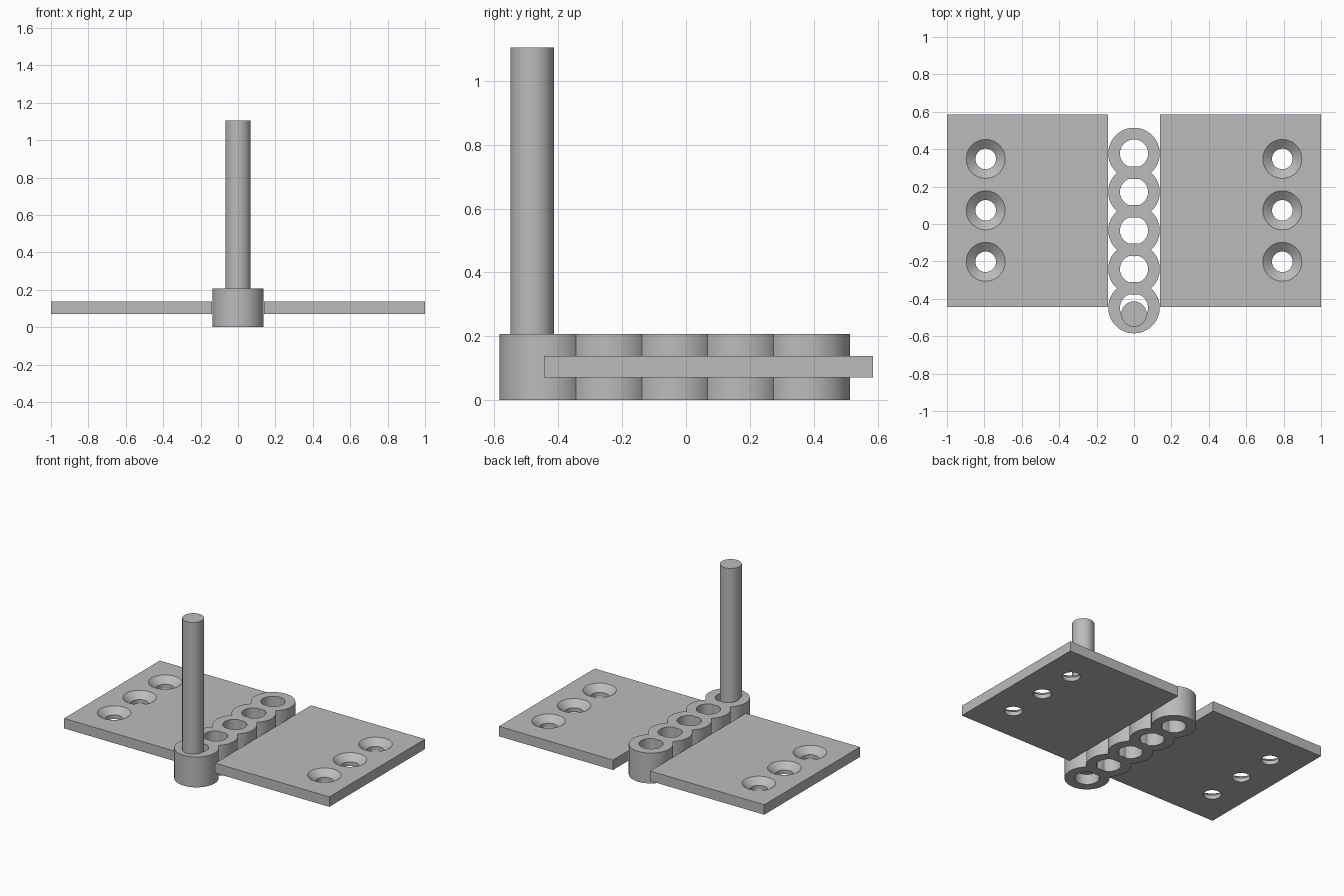
import bpy, bmesh, math

if "Cube" in bpy.data.objects:
    bpy.data.objects.remove(bpy.data.objects["Cube"])

grey = bpy.data.materials.new("steel grey")
grey.diffuse_color = (0.5, 0.5, 0.5, 1)
grey.use_nodes = True
grey.node_tree.nodes["Principled BSDF"].inputs["Base Color"].default_value = grey.diffuse_color


def lathe(name, profile, x, y, closed=True, steps=64):
    """Spin a closed (radius, z) profile about the vertical axis at x, y."""
    bm = bmesh.new()
    rings = []
    for r, z in profile:
        if r == 0:
            rings.append([bm.verts.new((x, y, z))] * steps)
        else:
            rings.append([bm.verts.new((x + r * math.cos(2 * math.pi * i / steps),
                                        y + r * math.sin(2 * math.pi * i / steps), z))
                          for i in range(steps)])
    count = len(rings) if closed else len(rings) - 1
    for k in range(count):
        a, b = rings[k], rings[(k + 1) % len(rings)]
        for i in range(steps):
            j = (i + 1) % steps
            bm.faces.new(list(dict.fromkeys((a[i], a[j], b[j], b[i]))))
    return finish(name, bm)


def finish(name, bm):
    bmesh.ops.recalc_face_normals(bm, faces=bm.faces)
    me = bpy.data.meshes.new(name)
    bm.to_mesh(me)
    bm.free()
    me.materials.append(grey)
    ob = bpy.data.objects.new(name, me)
    bpy.context.collection.objects.link(ob)
    return ob


def smooth(ob):
    bpy.ops.object.select_all(action='DESELECT')
    ob.select_set(True)
    bpy.context.view_layer.objects.active = ob
    bpy.ops.object.shade_smooth_by_angle(angle=math.radians(30))


Z0, Z1 = 0.07, 0.138          # leaf bottom and top
Y0, Y1 = -0.445, 0.586        # leaf front and back

# Two leaves with three countersunk screw holes each
for side, label in ((-1, "left"), (1, "right")):
    bm = bmesh.new()
    bmesh.ops.create_cube(bm, size=1)
    bmesh.ops.scale(bm, vec=(0.86, Y1 - Y0, Z1 - Z0), verts=bm.verts)
    bmesh.ops.translate(bm, vec=(side * 0.57, (Y0 + Y1) / 2, (Z0 + Z1) / 2), verts=bm.verts)
    leaf = finish(label + "_leaf", bm)
    for n, y in enumerate((-0.202, 0.073, 0.348)):
        cutter = lathe("screw_hole_cutter",
                       [(0, 0), (0.055, 0), (0.055, 0.098), (0.104, Z1), (0.104, 0.2), (0, 0.2)],
                       side * 0.793, y, closed=False)
        cutter.hide_render = True
        mod = leaf.modifiers.new("screw hole", 'BOOLEAN')
        mod.operation, mod.solver, mod.object = 'DIFFERENCE', 'EXACT', cutter
        bpy.context.view_layer.objects.active = leaf
        bpy.ops.object.modifier_apply(modifier=mod.name)
        bpy.data.objects.remove(cutter)
    smooth(leaf)

# Row of five overlapping knuckle rings
for k in range(5):
    smooth(lathe(f"knuckle_{k + 1}",
                 [(0.075, 0), (0.1375, 0), (0.1375, 0.207), (0.075, 0.207)],
                 0, -0.447 + 0.206 * k))

# Upright hinge pin
smooth(lathe("hinge_pin", [(0, Z0), (0.068, Z0), (0.068, 1.105), (0, 1.105)],
             0, -0.482, closed=False))
